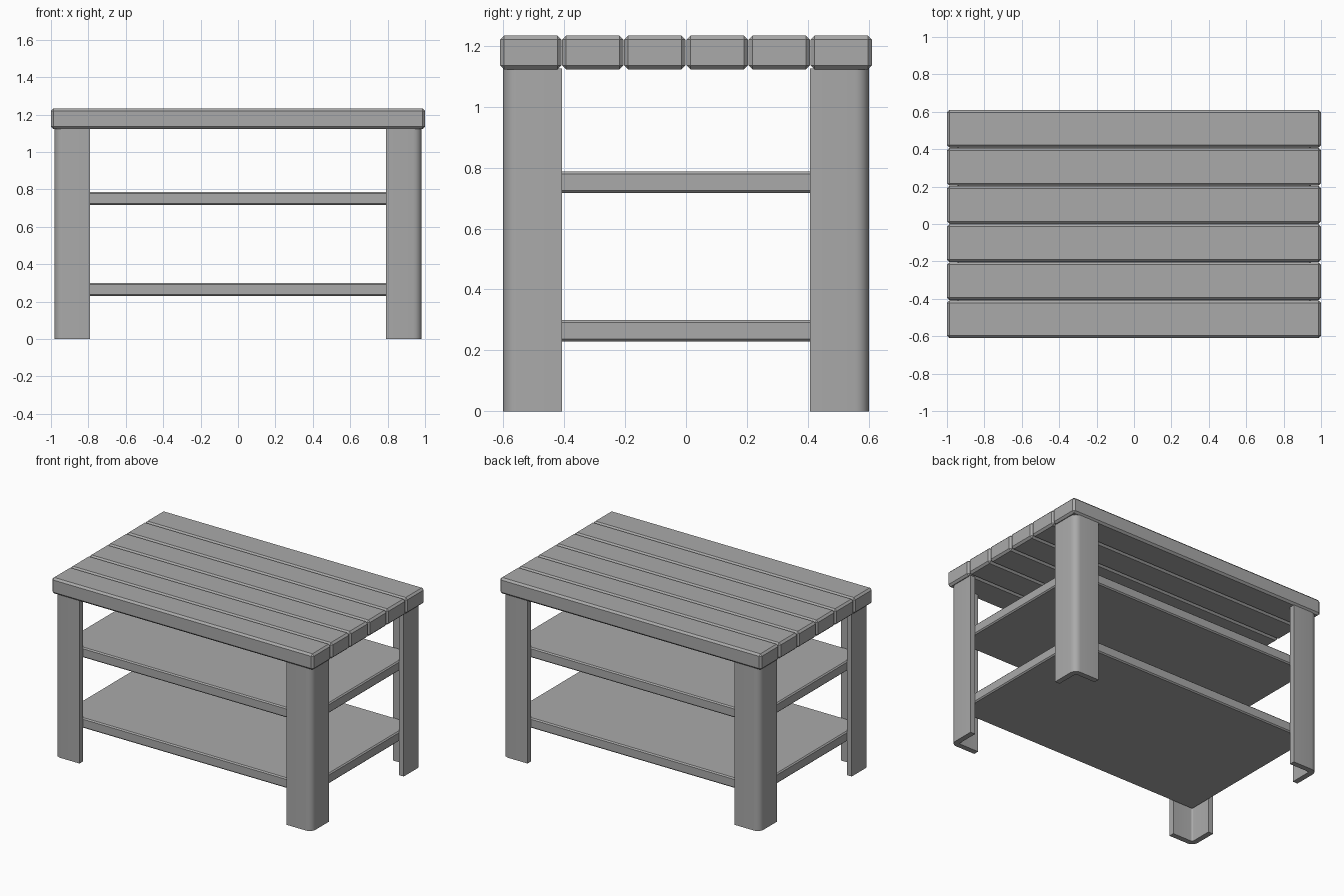
import bpy, bmesh, math

cube = bpy.data.objects.get("Cube")
if cube:
    bpy.data.objects.remove(cube, do_unlink=True)

grey = bpy.data.materials.new("plain_grey")
grey.use_nodes = True
grey.diffuse_color = (0.4, 0.4, 0.4, 1)
grey.node_tree.nodes["Principled BSDF"].inputs["Base Color"].default_value = (0.4, 0.4, 0.4, 1)


def add_object(name, bm):
    bmesh.ops.recalc_face_normals(bm, faces=bm.faces)
    mesh = bpy.data.meshes.new(name)
    bm.to_mesh(mesh)
    bm.free()
    mesh.materials.append(grey)
    obj = bpy.data.objects.new(name, mesh)
    bpy.context.collection.objects.link(obj)
    return obj


def board(name, size, centre, chamfer):
    """Box with chamfered edges."""
    bm = bmesh.new()
    bmesh.ops.create_cube(bm, size=1)
    for v in bm.verts:
        v.co = [v.co[i] * size[i] + centre[i] for i in range(3)]
    bmesh.ops.bevel(bm, geom=bm.edges[:], offset=chamfer, segments=1,
                    affect='EDGES', profile=0.5)
    return add_object(name, bm)


def arc(cx, cy, radius, start, end, steps=5):
    return [(cx + radius * math.cos(math.radians(start + (end - start) * i / steps)),
             cy + radius * math.sin(math.radians(start + (end - start) * i / steps)))
            for i in range(steps + 1)]


def leg(name, sx, sy):
    """Angle-section post with a rounded outer corner, open to the inside."""
    out_x, out_y, in_x, in_y = 0.982, 0.6, 0.791, 0.407
    t, r, r_in = 0.037, 0.045, 0.012
    profile = [(out_x, in_y)]
    profile += arc(out_x - r, out_y - r, r, 0, 90)
    profile += [(in_x, out_y), (in_x, out_y - t)]
    profile += arc(out_x - t - r_in, out_y - t - r_in, r_in, 90, 0)
    profile += [(out_x - t, in_y)]
    bm = bmesh.new()
    base = bm.faces.new([bm.verts.new((sx * x, sy * y, 0)) for x, y in profile])
    top = bmesh.ops.extrude_face_region(bm, geom=[base])
    bmesh.ops.translate(bm, vec=(0, 0, 1.125),
                        verts=[g for g in top["geom"] if isinstance(g, bmesh.types.BMVert)])
    obj = add_object(name, bm)
    bpy.ops.object.select_all(action='DESELECT')
    obj.select_set(True)
    bpy.context.view_layer.objects.active = obj
    bpy.ops.object.shade_smooth_by_angle(angle=math.radians(30))


# Tabletop slats
pitch = 0.2038
for i in range(6):
    board(f"top_slat_{i + 1}", (2, pitch - 0.002, 0.11), (0, (i - 2.5) * pitch, 1.178), 0.013)

# Shelves fitted inside the legs
for name, z in (("lower_shelf", 0.265), ("upper_shelf", 0.752)):
    board(name, (1.89, 1.126, 0.07), (0, 0, z), 0.008)

# Four corner legs
for end, sy in (("front", -1), ("back", 1)):
    for side, sx in (("left", 1), ("right", -1)):
        leg(f"{end}_{side}_leg", sx, sy)
